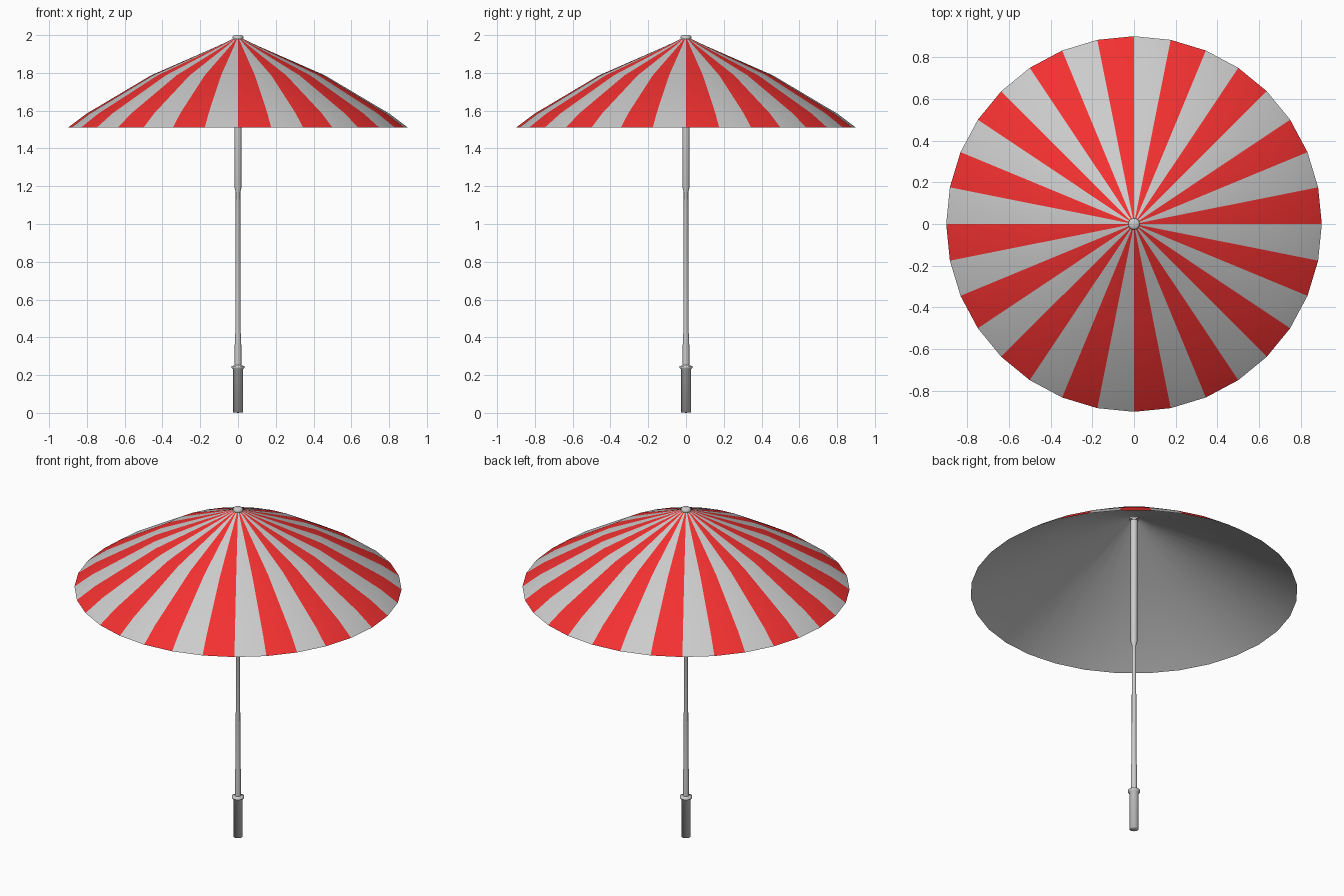
import bpy, bmesh
from math import sin, cos, pi

if "Cube" in bpy.data.objects:
    bpy.data.objects.remove(bpy.data.objects["Cube"])


def lathe(name, profile, sides, mats=(), striped=False):
    """Revolve (radius, z) points, listed bottom to top, around the z axis."""
    bm = bmesh.new()
    rings = []
    for r, z in profile:
        if r == 0:
            rings.append([bm.verts.new((0, 0, z))] * sides)
        else:
            rings.append([bm.verts.new((r * cos(2 * pi * i / sides),
                                        r * sin(2 * pi * i / sides), z))
                          for i in range(sides)])
    for a, b in zip(rings, rings[1:]):
        for i in range(sides):
            j = (i + 1) % sides
            corners = list(dict.fromkeys((a[i], a[j], b[j], b[i])))
            f = bm.faces.new(corners)
            f.smooth = True
            if striped:
                f.material_index = i % 2
    me = bpy.data.meshes.new(name)
    bm.to_mesh(me)
    bm.free()
    for m in mats:
        me.materials.append(m)
    ob = bpy.data.objects.new(name, me)
    bpy.context.collection.objects.link(ob)
    return ob


def material(name, color):
    m = bpy.data.materials.new(name)
    m.diffuse_color = (*color, 1)
    m.use_nodes = True
    m.node_tree.nodes["Principled BSDF"].inputs["Base Color"].default_value = m.diffuse_color
    return m


red = material("red_fabric", (0.9, 0.03, 0.03))
white = material("white_fabric", (0.8, 0.8, 0.8))

# Striped canopy and its plain grey lining
canopy = [(0.9, 1.51), (0.8, 1.585), (0.46, 1.787), (0.1, 1.945), (0.02, 1.983)]
lathe("canopy", canopy, 32, (red, white), striped=True)
lining = [(r, z - (0.006 if r < 0.9 else 0)) for r, z in canopy]
inner = lathe("canopy_lining", lining, 32)
inner.data.flip_normals()

# Handle with its collar, fully smooth
lathe("handle", [(0, 0), (0.026, 0.003), (0.026, 0.232), (0.034, 0.237),
                 (0.034, 0.247), (0.017, 0.253)], 16)

# Pole: thick base, thin middle, thick upper tube
lathe("pole", [(0.018, 0.25), (0.017, 0.39), (0.013, 0.44), (0.012, 1.17),
               (0.018, 1.19), (0.019, 1.5), (0.02, 1.96)], 16)

# Cap on top
lathe("top_cap", [(0.024, 1.965), (0.028, 1.982), (0.028, 1.993), (0.018, 2.0),
                  (0, 2.0)], 16)
